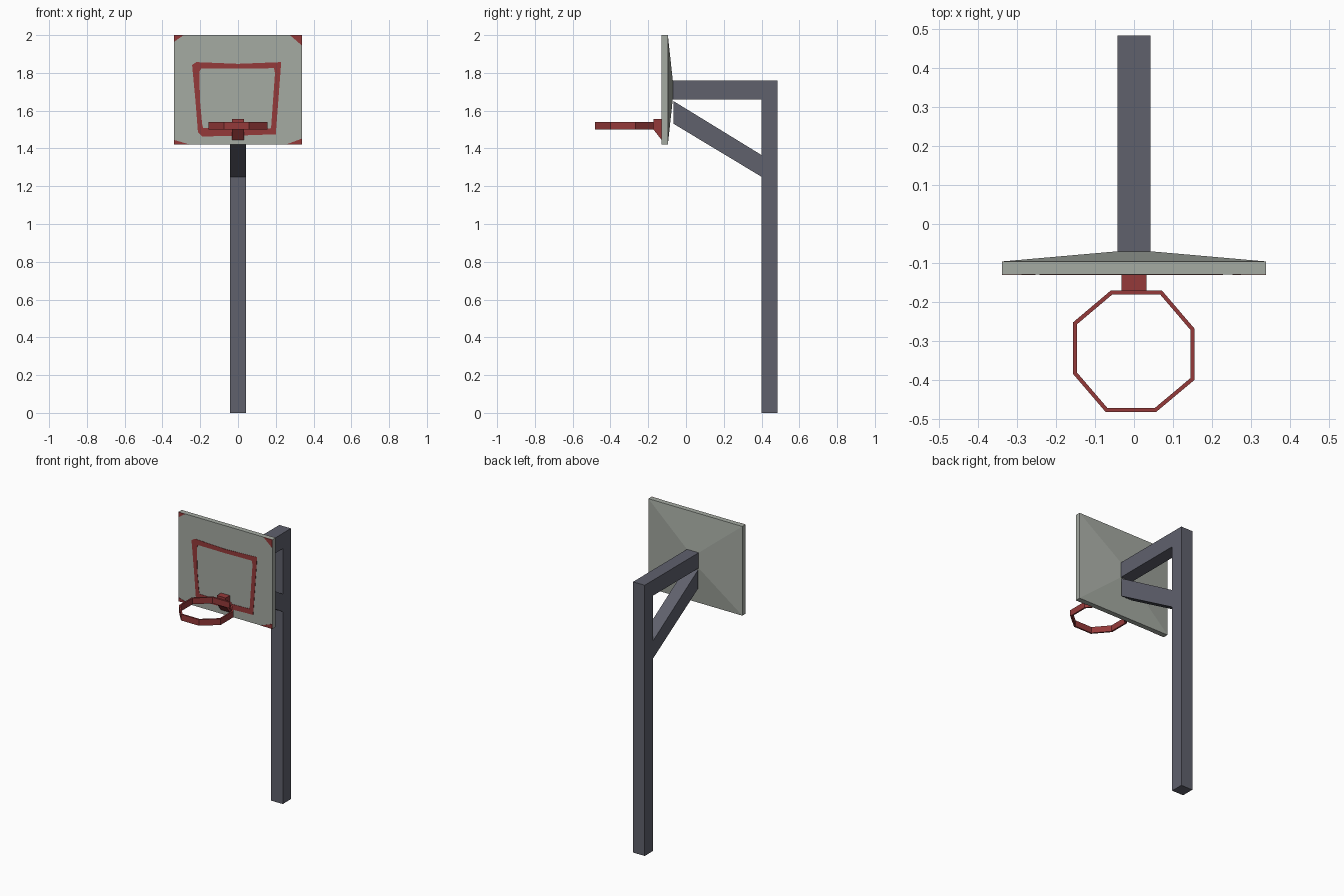
import bpy, bmesh
from mathutils import Vector

if "Cube" in bpy.data.objects:
    bpy.data.objects.remove(bpy.data.objects["Cube"])


def material(name, rgb):
    m = bpy.data.materials.new(name)
    m.diffuse_color = (*rgb, 1)
    m.use_nodes = True
    m.node_tree.nodes["Principled BSDF"].inputs["Base Color"].default_value = m.diffuse_color
    return m


STEEL = material("slate_steel", (0.115, 0.119, 0.152))
BOARD = material("pale_grey_board", (0.378, 0.405, 0.365))
RED = material("brick_red", (0.30, 0.042, 0.042))


def finish(name, bm, mat):
    bmesh.ops.recalc_face_normals(bm, faces=bm.faces)
    me = bpy.data.meshes.new(name)
    bm.to_mesh(me)
    bm.free()
    me.materials.append(mat)
    ob = bpy.data.objects.new(name, me)
    bpy.context.collection.objects.link(ob)
    return ob


def loft(name, loops, mat, hollow=False):
    """Skin matching loops; cap the ends, or join last to first when hollow."""
    bm = bmesh.new()
    rings = [[bm.verts.new(p) for p in lp] for lp in loops]
    pairs = list(zip(rings, rings[1:]))
    if hollow:
        pairs.append((rings[-1], rings[0]))
    else:
        bm.faces.new(rings[0])
        bm.faces.new(rings[-1])
    n = len(rings[0])
    for a, b in pairs:
        for i in range(n):
            j = (i + 1) % n
            bm.faces.new((a[i], a[j], b[j], b[i]))
    return finish(name, bm, mat)


def side_prism(name, profile, half, mat):
    """Extrude a (y, z) profile across x."""
    return loft(name, [[(x, y, z) for y, z in profile] for x in (-half, half)], mat)


def front_rect(hx, z0, z1, y):
    return [(-hx, y, z0), (hx, y, z0), (hx, y, z1), (-hx, y, z1)]


# Post, arm and diagonal brace
W = 0.042
side_prism("post", [(0.40, 0), (0.484, 0), (0.484, 1.76), (0.40, 1.76)], W, STEEL)
side_prism("top_arm", [(-0.07, 1.66), (0.40, 1.66), (0.40, 1.76), (-0.07, 1.76)], W, STEEL)
side_prism("brace", [(-0.065, 1.53), (0.40, 1.25), (0.40, 1.365), (-0.065, 1.65)], W, STEEL)

# Backboard: flat slab tapering at the back to the arm
BX, Z0, Z1, FRONT = 0.338, 1.42, 2.0, -0.129
loft("backboard", [front_rect(BX, Z0, Z1, FRONT), front_rect(BX, Z0, Z1, -0.096),
                   front_rect(W, 1.66, 1.76, -0.07)], BOARD)

# Painted target frame, slightly uneven as if drawn by hand
PY = FRONT - 0.002
outer = [(-0.243, 1.842), (-0.22, 1.857), (0.0, 1.848), (0.228, 1.857), (0.226, 1.82),
         (0.20, 1.475), (0.0, 1.468), (-0.19, 1.463), (-0.212, 1.485), (-0.225, 1.65)]
inner = [(-0.205, 1.805), (-0.195, 1.823), (0.0, 1.822), (0.19, 1.825), (0.196, 1.80),
         (0.175, 1.507), (0.0, 1.503), (-0.185, 1.508), (-0.19, 1.53), (-0.201, 1.65)]
loft("target_frame", [[(x, y, z) for x, z in lp] for lp, y in
     ((outer, PY), (inner, PY), (inner, FRONT), (outer, FRONT))], RED, hollow=True)

# Painted corner triangles: side, edge height, width, depth
for name, s, z, w, d in (("top_left", -1, Z1, 0.05, -0.035), ("top_right", 1, Z1, 0.063, -0.055),
                         ("bottom_left", -1, Z0, 0.085, 0.025), ("bottom_right", 1, Z0, 0.085, 0.032)):
    tri = [(s * BX, z), (s * (BX - w), z), (s * BX, z + d)]
    loft("corner_mark_" + name, [[(x, y, zz) for x, zz in tri] for y in (PY, FRONT)], RED)

# Hoop bracket
side_prism("hoop_bracket", [(FRONT, 1.445), (-0.172, 1.50), (-0.172, 1.555), (FRONT, 1.555)], 0.032, RED)

# Eight-sided hoop, turned slightly
rim = [(-0.06, -0.171), (0.072, -0.171), (0.155, -0.268), (0.155, -0.40),
       (0.057, -0.482), (-0.073, -0.482), (-0.156, -0.385), (-0.156, -0.252)]
c = Vector((0, -0.327))
hole = [c + (Vector(p) - c) * 0.935 for p in rim]
loft("hoop", [[(x, y, z) for x, y in lp] for lp, z in
     ((rim, 1.50), (rim, 1.54), (hole, 1.54), (hole, 1.50))], RED, hollow=True)
